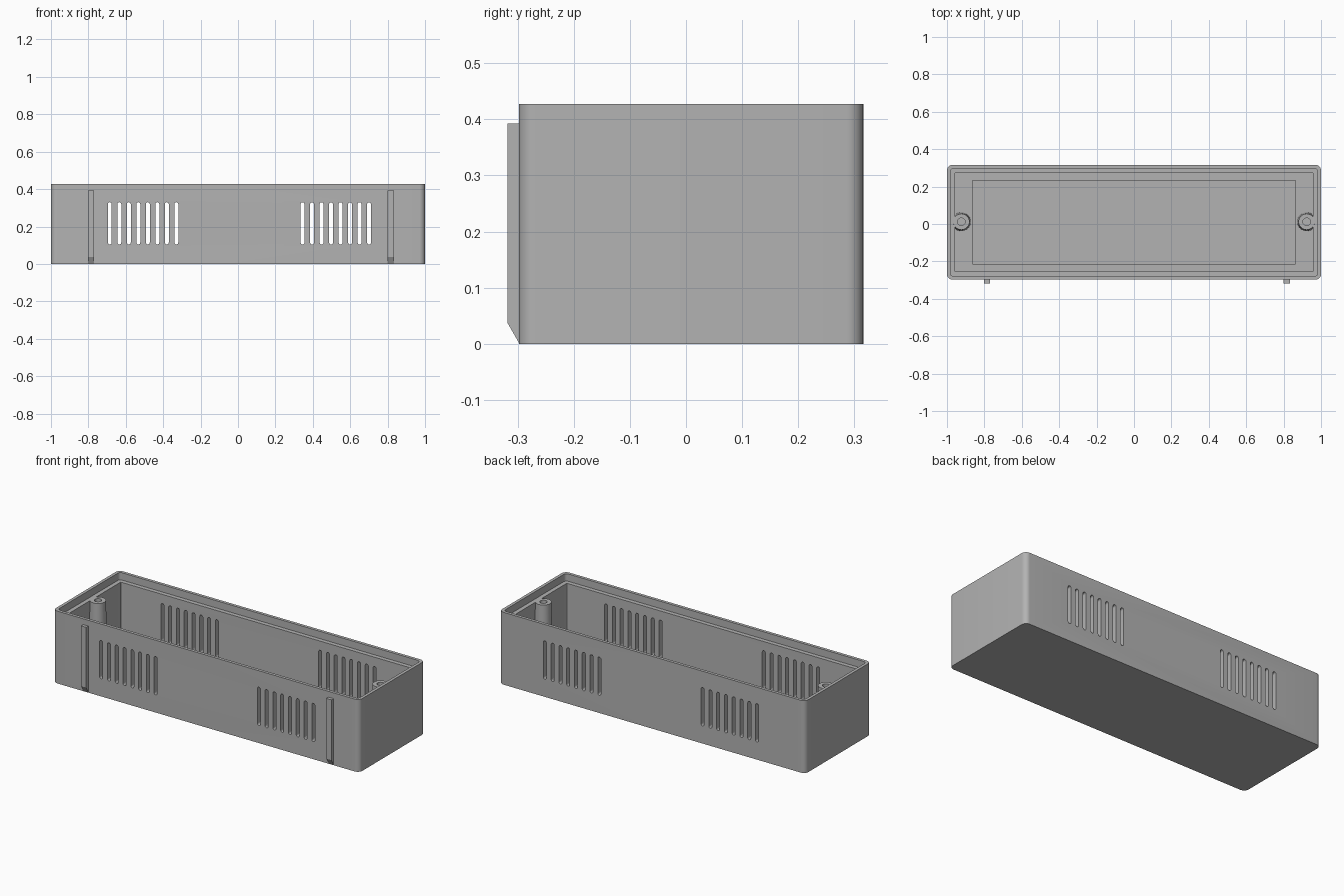
import bpy, bmesh, math

if "Cube" in bpy.data.objects:
    bpy.data.objects.remove(bpy.data.objects["Cube"], do_unlink=True)

GREY = (0.45, 0.45, 0.45, 1)
plastic = bpy.data.materials.new("grey_plastic")
plastic.use_nodes = True
plastic.diffuse_color = GREY
plastic.node_tree.nodes["Principled BSDF"].inputs["Base Color"].default_value = GREY

FRONT, BACK, HEIGHT = -0.298, 0.316, 0.427
MID_Y = (FRONT + BACK) / 2
LEDGE = HEIGHT - 0.043
FLOOR = 0.04


def finish(bm, name):
    """Turn a bmesh into an object with the plastic material."""
    bmesh.ops.recalc_face_normals(bm, faces=bm.faces)
    mesh = bpy.data.meshes.new(name)
    bm.to_mesh(mesh)
    bm.free()
    mesh.materials.append(plastic)
    obj = bpy.data.objects.new(name, mesh)
    bpy.context.collection.objects.link(obj)
    return obj


def smooth(obj):
    bpy.ops.object.select_all(action="DESELECT")
    obj.select_set(True)
    bpy.context.view_layer.objects.active = obj
    bpy.ops.object.shade_smooth_by_angle(angle=math.radians(30))


def rounded_ring(bm, inset, z, radius, steps=8):
    """Rounded rectangle of vertices, inset from the outer wall."""
    hx, hy = 1 - inset, (BACK - FRONT) / 2 - inset
    ring = []
    for corner, (sx, sy) in enumerate([(1, 1), (-1, 1), (-1, -1), (1, -1)]):
        for i in range(steps + 1):
            a = (corner + i / steps) * math.pi / 2
            ring.append(bm.verts.new((sx * (hx - radius) + radius * math.cos(a),
                                      MID_Y + sy * (hy - radius) + radius * math.sin(a), z)))
    return ring


def bridge(bm, a, b):
    for i in range(len(a)):
        j = (i + 1) % len(a)
        bm.faces.new((a[i], a[j], b[j], b[i]))


# Open case: outer wall, rim, ledge, cavity and floor
bm = bmesh.new()
rings = [rounded_ring(bm, *r) for r in (
    (0, 0, 0.03), (0, HEIGHT, 0.03),
    (0.018, HEIGHT, 0.018), (0.018, LEDGE, 0.018),
    (0.043, LEDGE, 0.004), (0.043, FLOOR, 0.004))]
for lower, upper in zip(rings, rings[1:]):
    bridge(bm, lower, upper)
bm.faces.new(rings[0])
bm.faces.new(rings[-1])
case = finish(bm, "case")


def prism(bm, outline, offset):
    """Extrude a closed outline of points by an offset."""
    face = bm.faces.new([bm.verts.new(p) for p in outline])
    moved = bmesh.ops.extrude_face_region(bm, geom=[face])["geom"]
    bmesh.ops.translate(bm, vec=offset,
                        verts=[v for v in moved if isinstance(v, bmesh.types.BMVert)])


# Ventilation slots through both long walls, and the shallow floor recess
bm = bmesh.new()
SLOT_R, LOW, HIGH = 0.01, 0.104, 0.33
for start in (-0.685, 0.345):
    for n in range(8):
        x = start + n * 0.0508
        outline = []
        for i in range(18):
            a = math.pi * (i if i < 9 else i - 1) / 8
            z = HIGH - SLOT_R if i < 9 else LOW + SLOT_R
            outline.append((x + SLOT_R * math.cos(a), -0.5, z + SLOT_R * math.sin(a)))
        prism(bm, outline, (0, 1, 0))
RX, RY = 0.863, 0.223
prism(bm, [(sx * RX, MID_Y + sy * RY, FLOOR - 0.01)
           for sx, sy in ((1, 1), (-1, 1), (-1, -1), (1, -1))], (0, 0, 0.03))
cutter = finish(bm, "slot_cutter")
cutter.hide_render = True

cut = case.modifiers.new("slots", "BOOLEAN")
cut.operation = "DIFFERENCE"
cut.solver = "EXACT"
cut.object = cutter
bpy.context.view_layer.update()
case.data = bpy.data.meshes.new_from_object(
    case.evaluated_get(bpy.context.evaluated_depsgraph_get()))
case.modifiers.clear()
bpy.data.objects.remove(cutter, do_unlink=True)
smooth(case)

# Screw bosses: tapered posts with blind holes, sunk into the end walls
BOSS_TOP = LEDGE + 0.002
for side, sx in (("left", 1), ("right", -1)):
    bm = bmesh.new()
    profile = [(0.05, FLOOR - 0.005), (0.043, BOSS_TOP), (0.02, BOSS_TOP), (0.02, 0.12)]
    circles = []
    for r, z in profile:
        circles.append([bm.verts.new((sx * 0.923 + r * math.cos(i * math.pi / 16),
                                      0.012 + r * math.sin(i * math.pi / 16), z))
                        for i in range(32)])
    for a, b in zip(circles, circles[1:]):
        bridge(bm, a, b)
    bm.faces.new(circles[0])
    bm.faces.new(circles[-1])
    smooth(finish(bm, side + "_screw_boss"))

# Guide ribs on the front, chamfered at the foot
for side, x in (("left", 0.8), ("right", -0.802)):
    bm = bmesh.new()
    prism(bm, [(x, FRONT + 0.005, 0.002), (x, FRONT, 0.002), (x, -0.318, 0.037),
               (x, -0.318, 0.393), (x, FRONT + 0.005, 0.393)], (0.033, 0, 0))
    finish(bm, side + "_guide_rib")
